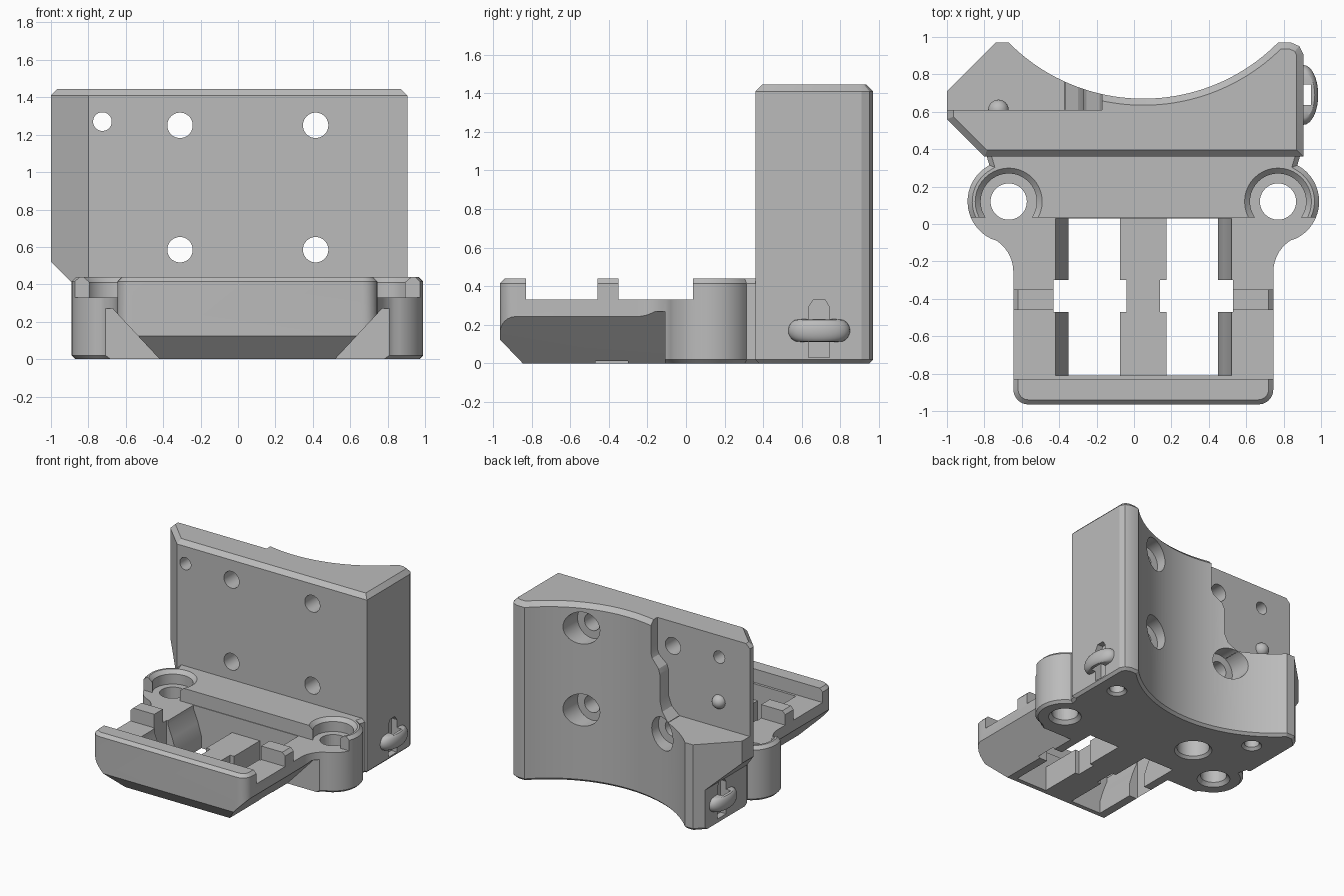
import bpy, bmesh, math
from mathutils import Matrix, Vector

if "Cube" in bpy.data.objects:
    bpy.data.objects.remove(bpy.data.objects["Cube"])

CX = 0.05          # symmetry line of the base
grey = bpy.data.materials.new("plain grey")
grey.diffuse_color = (0.5, 0.5, 0.5, 1)
grey.use_nodes = True
grey.node_tree.nodes["Principled BSDF"].inputs["Base Color"].default_value = grey.diffuse_color


def make(name, bm):
    bmesh.ops.recalc_face_normals(bm, faces=bm.faces)
    me = bpy.data.meshes.new(name)
    bm.to_mesh(me)
    bm.free()
    me.materials.append(grey)
    ob = bpy.data.objects.new(name, me)
    bpy.context.collection.objects.link(ob)
    return ob


def prism(name, pts, a, b, axis='z', top=0, bottom=0):
    """Extrude an outline from a to b; top and bottom rims can be chamfered."""
    put = {'z': lambda p, t: (p[0], p[1], t),
           'y': lambda p, t: (p[0], t, p[1]),
           'x': lambda p, t: (t, p[0], p[1])}[axis]
    bm = bmesh.new()
    lo = [bm.verts.new(put(p, a)) for p in pts]
    hi = [bm.verts.new(put(p, b)) for p in pts]
    n = len(pts)
    bm.faces.new(lo)
    bm.faces.new(hi)
    for i in range(n):
        bm.faces.new((lo[i], lo[(i + 1) % n], hi[(i + 1) % n], hi[i]))
    bmesh.ops.recalc_face_normals(bm, faces=bm.faces)
    for level, size in ((b, top), (a, bottom)):
        if size:
            rim = [e for e in bm.edges if all(abs(v.co.z - level) < 1e-5 for v in e.verts)]
            bmesh.ops.bevel(bm, geom=rim, offset=size, segments=1, affect='EDGES')
    return make(name, bm)


def box(x0, x1, y0, y1, z0, z1):
    return prism("cutter", [(x0, y0), (x1, y0), (x1, y1), (x0, y1)], z0, z1)


def rod(p, q, r1, r2=None):
    """Round cutter from p to q."""
    p, q = Vector(p), Vector(q)
    d = q - p
    bm = bmesh.new()
    m = Matrix.Translation((p + q) / 2) @ d.to_track_quat('Z', 'Y').to_matrix().to_4x4()
    bmesh.ops.create_cone(bm, cap_ends=True, segments=40, radius1=r1,
                          radius2=r1 if r2 is None else r2, depth=d.length, matrix=m)
    return make("cutter", bm)


def combine(ob, other, op='DIFFERENCE'):
    mod = ob.modifiers.new("join", 'BOOLEAN')
    mod.operation, mod.solver, mod.object = op, 'EXACT', other
    bpy.context.view_layer.objects.active = ob
    bpy.ops.object.modifier_apply(modifier=mod.name)
    bpy.data.objects.remove(other)


def arc(cx, cy, r, a0, a1, n):
    return [(cx + r * math.cos(math.radians(a0 + (a1 - a0) * i / n)),
             cy + r * math.sin(math.radians(a0 + (a1 - a0) * i / n))) for i in range(n + 1)]


# base plate with rounded ears and a narrower tray in front
half = [(0.84, 0.45), (0.84, 0.37)] + arc(0.72, 0.12, 0.22, 62, -65, 16)
half += arc(0.895, -0.256, 0.2, 115, 180, 8)[1:] + arc(0.615, -0.885, 0.08, 0, -90, 6)
outline = [(CX + u, y) for u, y in half] + [(CX - u, y) for u, y in reversed(half)]
base = prism("base", outline, 0, 0.44, top=0.025, bottom=0.02)

# sloped underside of the tray
for s in (-1, 1):
    combine(base, prism("cutter", [(CX + s * 0.45, -0.02), (CX + s * 0.43, -0.1),
                                   (CX + s * 1.2, -0.1), (CX + s * 1.2, 0.27),
                                   (CX + s * 0.72, 0.27), (CX + s * 0.665, 0.21)],
                        -1.1, -0.11, 'y'))
combine(base, prism("cutter", [(-1.1, -0.1), (-0.75, -0.1), (-0.98, 0.14), (-1.1, 0.14)],
                    -1, 1, 'x'))

# lowered tray floor, leaving the front lip, side blocks and rear bar
combine(base, box(-1.2, 1.2, -0.35, 0.035, 0.33, 0.6))
combine(base, box(-1.2, 1.2, -0.83, -0.46, 0.33, 0.6))
combine(base, box(CX - 0.48, CX + 0.48, -0.5, -0.3, 0.33, 0.6))

# two windows with a low web between them
for s in (-1, 1):
    side = [(CX + s * u, z) for u, z in ((0.47, 0.5), (0.47, 0.3), (0.43, 0.2), (0.4, 0.1),
                                         (0.4, -0.1), (0.125, -0.1), (0.125, 0.5))]
    combine(base, prism("cutter", side, -0.81, 0.03, 'y'))
    x = sorted((CX + s * 0.09, CX + s * 0.48))
    combine(base, box(*x, -0.47, -0.3, -0.1, 0.5))
combine(base, box(CX - 0.2, CX + 0.2, -0.81, 0.03, 0.2, 0.5))

# upright block with a concave back and an angled left wing
R, CY = 1.014, 1.684
a = math.degrees(math.asin(0.72 / R))
shape = [(-1, 0.56), (-0.8, 0.36), (0.905, 0.36), (0.905, 0.91), (0.885, 0.95), (0.84, 0.97)]
shape += arc(CX, CY, R, -90 + a, -90 - a, 40) + [(-0.74, 0.97), (-1, 0.71)]
block = prism("bracket", shape, 0, 1.445, top=0.035, bottom=0.02)

# undercut below the wing, then the stepped pocket behind it
combine(block, prism("cutter", [(-1.2, -0.1), (-0.805, -0.1), (-0.805, 0.325), (-1.2, 0.72)],
                     0.2, 1.1, 'y'))
combine(block, prism("cutter", [(-0.17, 1.6), (-0.17, 1.19), (-0.185, 1.15), (-0.255, 1.09),
                                (-0.27, 1.05), (-0.27, 0.84), (-0.3, 0.76), (-0.37, 0.7),
                                (-1.2, 0.7), (-1.2, 1.6)], 0.61, 1.2, 'y'))
combine(block, base, 'UNION')

# ear holes with a ring recess and a chamfered rim
for x in (CX - 0.72, CX + 0.72):
    combine(block, rod((x, 0.12, 0.33), (x, 0.12, 0.6), 0.15))
    combine(block, rod((x, 0.12, 0.411), (x, 0.12, 0.461), 0.15, 0.2))
    combine(block, rod((x, 0.12, -0.1), (x, 0.12, 0.5), 0.097))
    combine(block, rod((x, 0.12, -0.02), (x, 0.12, 0.03), 0.14, 0.095))

# screw holes, counterbored from the back
for x, z in ((-0.31, 1.25), (0.415, 1.25), (-0.31, 0.585), (0.415, 0.585)):
    combine(block, rod((x, 0.2, z), (x, 1.2, z), 0.068))
    combine(block, rod((x, 0.612, z), (x, 1.2, z), 0.13))
combine(block, rod((-0.725, 0.2, 1.27), (-0.725, 1.2, 1.27), 0.05))

# blind holes in the underside
for x, y, r in ((CX + 0.67, 0.66, 0.055), (CX - 0.62, 0.68, 0.055), (-0.28, 0.35, 0.12)):
    combine(block, rod((x, y, -0.1), (x, y, 0.3), r))
    combine(block, rod((x, y, -0.02), (x, y, 0.02), r + 0.04, r))

# tie loops on both sides, each over a vertical slot
for s in (-1, 1):
    x = CX + s * 0.855
    bm = bmesh.new()
    bmesh.ops.create_uvsphere(bm, u_segments=32, v_segments=16, radius=1)
    for v in bm.verts:      # flattened puck with a rounded rim
        a, h = math.atan2(v.co.y, v.co.x), v.co.z
        r = 0.1 * min(1, math.hypot(v.co.x, v.co.y) * 4) + 0.06 * math.hypot(v.co.x, v.co.y)
        v.co = (x + 0.5 * r * math.cos(a), 0.69 + r * math.sin(a), 0.17 + 0.06 * h)
    combine(block, make("loop", bm), 'UNION')
    slot = sorted((x - s * 0.05, x + s * 0.042))
    combine(block, prism("cutter", [(0.635, 0.03), (0.745, 0.03), (0.745, 0.29), (0.72, 0.33),
                                    (0.66, 0.33), (0.635, 0.29)], *slot, 'x'))

# small round peg in the pocket
bm = bmesh.new()
bmesh.ops.create_uvsphere(bm, u_segments=24, v_segments=12, radius=0.055,
                          matrix=Matrix.Translation((-0.725, 0.61, 0.91)))
combine(block, make("peg", bm), 'UNION')

bpy.ops.object.select_all(action='DESELECT')
block.select_set(True)
bpy.context.view_layer.objects.active = block
bpy.ops.object.shade_smooth_by_angle(angle=math.radians(25))
